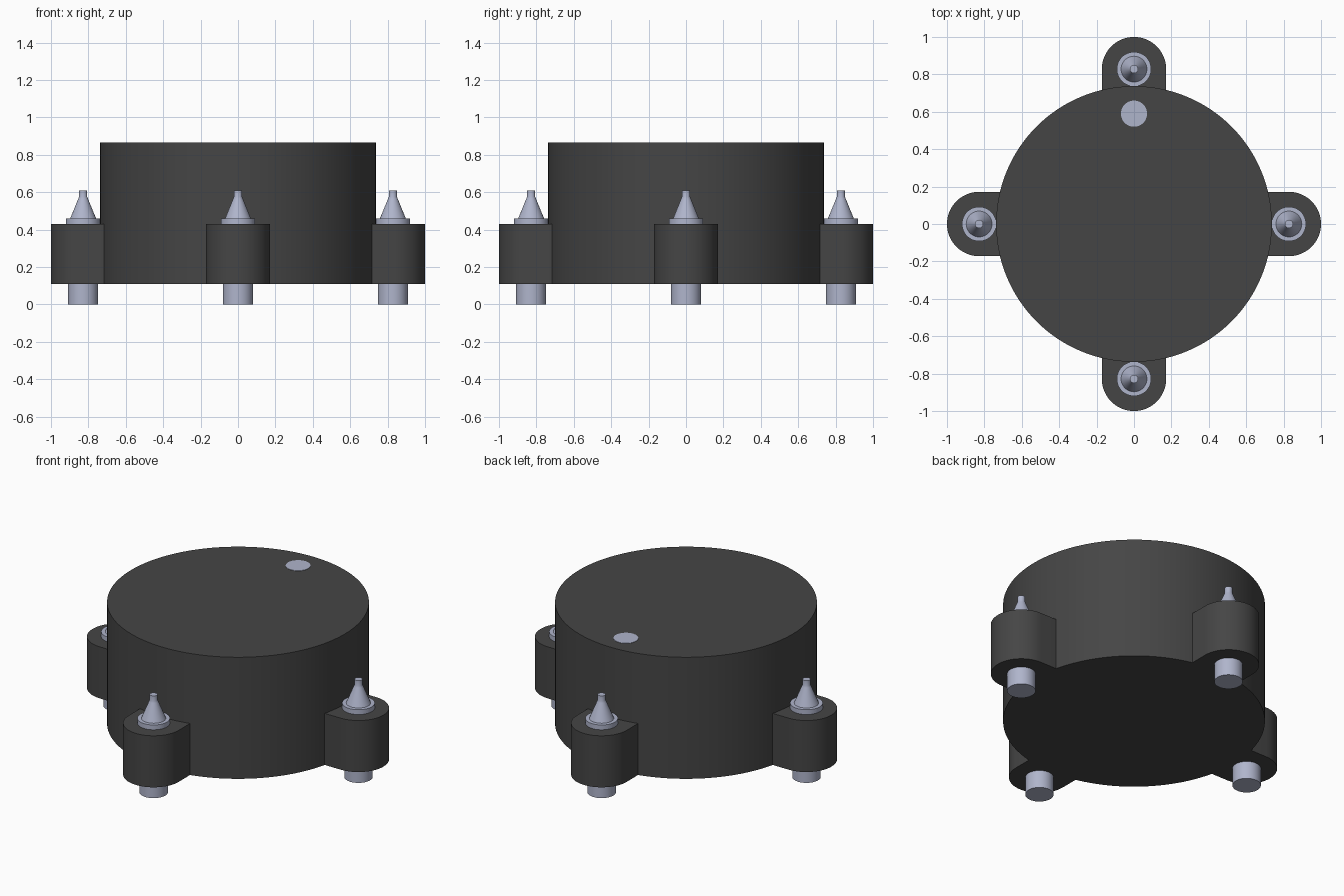
import bpy, bmesh, math
from mathutils import Matrix

cube = bpy.data.objects.get("Cube")
if cube:
    bpy.data.objects.remove(cube, do_unlink=True)


def material(name, rgb):
    m = bpy.data.materials.new(name)
    m.use_nodes = True
    m.diffuse_color = (*rgb, 1)
    bsdf = next(n for n in m.node_tree.nodes if n.type == 'BSDF_PRINCIPLED')
    bsdf.inputs["Base Color"].default_value = (*rgb, 1)
    return m


DARK = material("charcoal plastic", (0.06, 0.06, 0.06))
METAL = material("pale blue steel", (0.43, 0.46, 0.60))

BODY_R, BASE_Z, TOP_Z = 0.737, 0.11, 0.865
LUG_C, LUG_R, LUG_TOP = 0.828, 0.172, 0.43


def finish(name, bm, mat, matrix=Matrix()):
    bmesh.ops.recalc_face_normals(bm, faces=bm.faces[:])
    bm.transform(matrix)
    mesh = bpy.data.meshes.new(name)
    bm.to_mesh(mesh)
    bm.free()
    mesh.materials.append(mat)
    ob = bpy.data.objects.new(name, mesh)
    bpy.context.collection.objects.link(ob)
    bpy.ops.object.select_all(action='DESELECT')
    ob.select_set(True)
    bpy.context.view_layer.objects.active = ob
    bpy.ops.object.shade_smooth_by_angle(angle=math.radians(25))
    return ob


def lathe(name, profile, mat, matrix=Matrix(), steps=48):
    """Stack of (radius, height) rings with capped ends."""
    bm = bmesh.new()
    rings = [[bm.verts.new((r * math.cos(a), r * math.sin(a), z))
              for a in (2 * math.pi * i / steps for i in range(steps))]
             for r, z in profile]
    for low, high in zip(rings, rings[1:]):
        for i in range(steps):
            j = (i + 1) % steps
            bm.faces.new((low[i], low[j], high[j], high[i]))
    bm.faces.new(rings[0][::-1])
    bm.faces.new(rings[-1])
    return finish(name, bm, mat, matrix)


def lug(name, matrix):
    """Rounded ear whose inner side follows the round housing."""
    outline = [(LUG_C + LUG_R * math.cos(a), LUG_R * math.sin(a))
               for a in (math.pi * (i / 32 - 0.5) for i in range(33))]
    inner_r = BODY_R - 0.004
    half = math.asin(LUG_R / inner_r)
    outline += [(inner_r * math.cos(a), inner_r * math.sin(a))
                for a in (half * (1 - i / 6) for i in range(13))]
    bm = bmesh.new()
    face = bm.faces.new([bm.verts.new((x, y, BASE_Z)) for x, y in outline])
    up = bmesh.ops.extrude_face_region(bm, geom=[face], use_keep_orig=True)
    verts = [g for g in up["geom"] if isinstance(g, bmesh.types.BMVert)]
    bmesh.ops.translate(bm, verts=verts, vec=(0, 0, LUG_TOP - BASE_Z))
    return finish(name, bm, DARK, matrix)


# Main housing and its round marker on top
lathe("housing", [(BODY_R, BASE_Z), (BODY_R, TOP_Z)], DARK, steps=128)
lathe("top_marker", [(0.07, TOP_Z - 0.002), (0.07, TOP_Z + 0.002)], METAL,
      Matrix.Translation((0, 0.59, 0)))

# Four mounting lugs, each with a foot below and a tapered stud above
foot = [(0.08, 0), (0.08, BASE_Z + 0.01)]
stud = [(0.092, LUG_TOP - 0.01), (0.092, 0.46), (0.069, 0.46),
        (0.026, 0.565), (0.022, 0.575), (0.022, 0.608)]
for k, side in enumerate(("left", "back", "right", "front")):
    turn = Matrix.Rotation(k * math.pi / 2, 4, 'Z')
    seat = turn @ Matrix.Translation((LUG_C, 0, 0))
    lug(side + "_lug", turn)
    lathe(side + "_foot", foot, METAL, seat)
    lathe(side + "_stud", stud, METAL, seat)
